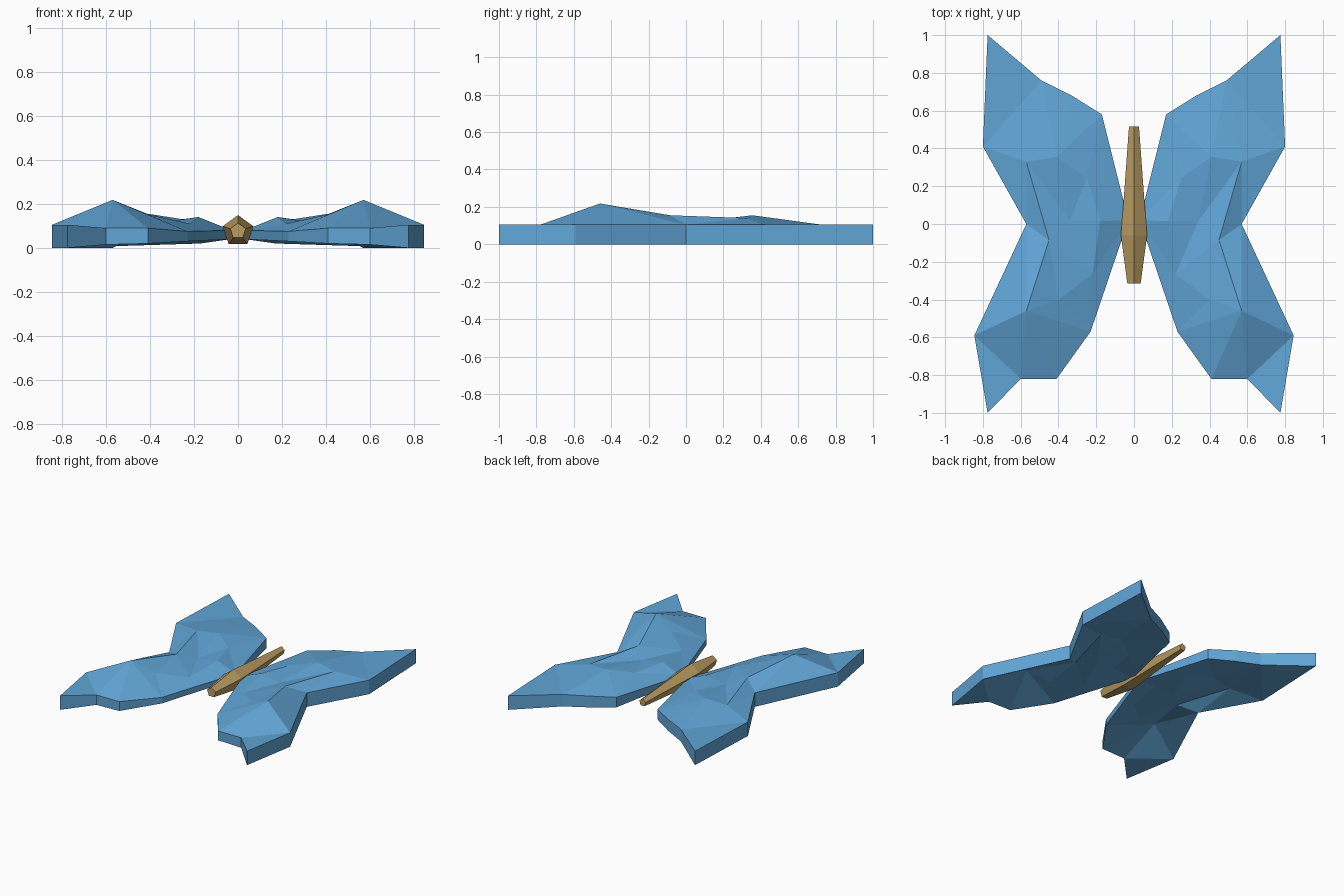
import bpy, bmesh, math
from mathutils import Vector
from mathutils.geometry import delaunay_2d_cdt

if "Cube" in bpy.data.objects:
    bpy.data.objects.remove(bpy.data.objects["Cube"])


def material(name, color):
    m = bpy.data.materials.new(name)
    m.diffuse_color = color
    m.use_nodes = True
    m.node_tree.nodes["Principled BSDF"].inputs["Base Color"].default_value = m.diffuse_color
    return m


def finish(name, bm, mat):
    bmesh.ops.recalc_face_normals(bm, faces=bm.faces)
    me = bpy.data.meshes.new(name)
    bm.to_mesh(me)
    bm.free()
    me.materials.append(mat)
    ob = bpy.data.objects.new(name, me)
    bpy.context.collection.objects.link(ob)
    return ob


blue = material("wing_blue", (0.12, 0.38, 0.68, 1))
tan = material("body_tan", (0.50, 0.34, 0.12, 1))

# Wing rim: x, y, top z, bottom z
rim = [(0.03, 0.02, 0.08, 0.04), (0.23, -0.57, 0.075, 0.03), (0.41, -0.82, 0.09, 0.02),
       (0.60, -0.82, 0.09, 0.015), (0.775, -1.0, 0.105, 0), (0.845, -0.59, 0.105, 0),
       (0.57, 0.0, 0.105, 0), (0.80, 0.41, 0.105, 0), (0.775, 1.0, 0.105, 0),
       (0.49, 0.76, 0.10, 0.01), (0.33, 0.68, 0.10, 0.015), (0.17, 0.58, 0.095, 0.02)]
# Wing relief points inside the rim: x, y, top z, bottom z
relief = [(0.57, -0.46, 0.218, 0.115), (0.45, -0.085, 0.155, 0.055), (0.40, -0.40, 0.15, 0.06),
          (0.22, -0.265, 0.11, 0.045), (0.18, 0.015, 0.14, 0.06), (0.34, 0.015, 0.115, 0.04),
          (0.25, 0.245, 0.13, 0.045), (0.41, 0.355, 0.155, 0.055), (0.57, 0.33, 0.14, 0.045)]
pts = rim + relief
n = len(rim)
edges = [(i, (i + 1) % n) for i in range(n)]
edges += [(n, n + 1), (n + 1, 6), (n, n + 2), (n + 1, n + 8), (n + 8, 6)]
_, _, tris, orig, _, _ = delaunay_2d_cdt([Vector(p[:2]) for p in pts], edges, [], 1, 1e-5)

# Wings: faceted top and underside joined by a vertical rim
bm = bmesh.new()
top = [bm.verts.new((p[0], p[1], p[2])) for p in pts]
bot = [bm.verts.new((p[0], p[1], p[3])) for p in pts]
for t in tris:
    ids = [orig[i][0] for i in t]
    bm.faces.new([top[i] for i in ids])
    bm.faces.new([bot[i] for i in reversed(ids)])
for i in range(n):
    j = (i + 1) % n
    bm.faces.new((top[i], bot[i], bot[j], top[j]))
wings = finish("wings", bm, blue)
mod = wings.modifiers.new("mirror", 'MIRROR')
mod.use_mirror_merge = False

# Body: five-sided tapered spindle, (y, radius) stations
bm = bmesh.new()
rings = []
for y, r in [(-0.315, 0.037), (-0.06, 0.073), (0.16, 0.055), (0.515, 0.028)]:
    rings.append([bm.verts.new((r * math.sin(k * math.tau / 5), y,
                                0.076 + r * math.cos(k * math.tau / 5))) for k in range(5)])
for a, b in zip(rings, rings[1:]):
    for k in range(5):
        m = (k + 1) % 5
        bm.faces.new((a[k], a[m], b[m], b[k]))
bm.faces.new(rings[0])
bm.faces.new(rings[-1])
finish("body", bm, tan)
